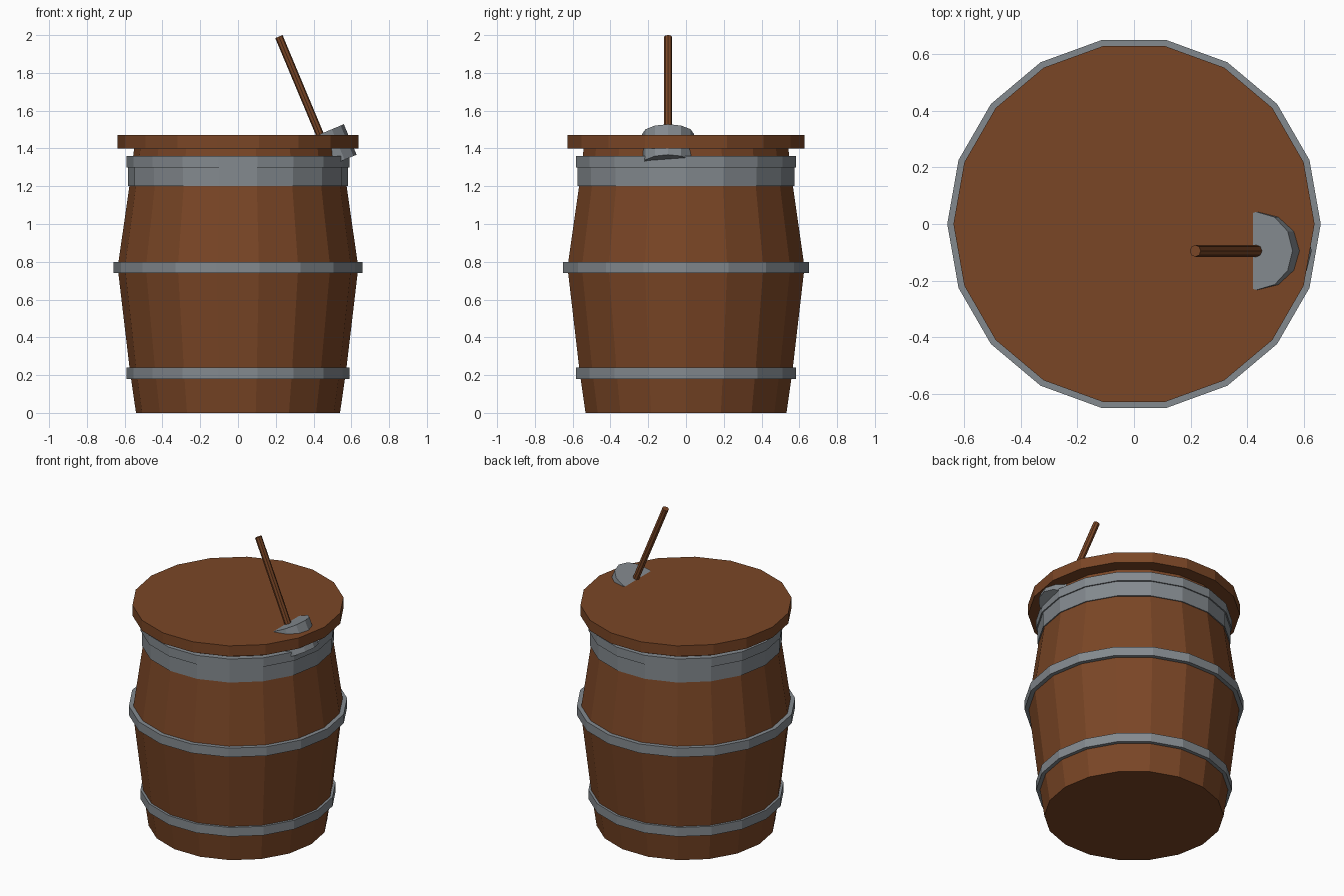
import bpy, math
from mathutils import Vector

if "Cube" in bpy.data.objects:
    bpy.data.objects.remove(bpy.data.objects["Cube"])

SIDES = 18


def material(name, rgb):
    m = bpy.data.materials.new(name)
    m.diffuse_color = (*rgb, 1)
    m.use_nodes = True
    m.node_tree.nodes["Principled BSDF"].inputs["Base Color"].default_value = m.diffuse_color
    return m


wood = material("brown wood", (0.195, 0.061, 0.019))
metal = material("grey metal", (0.23, 0.254, 0.275))


def lathe(name, profile, mat, closed=False):
    """Revolve (radius, z) points; closed joins the profile into a ring, else ends are capped."""
    n, k = SIDES, len(profile)
    verts = [(r * math.cos(2 * math.pi * i / n), r * math.sin(2 * math.pi * i / n), z)
             for r, z in profile for i in range(n)]
    faces = []
    for j in range(k if closed else k - 1):
        a, b = j * n, ((j + 1) % k) * n
        faces += [(a + i, a + (i + 1) % n, b + (i + 1) % n, b + i) for i in range(n)]
    if not closed:
        faces.append(tuple(reversed(range(n))))
        faces.append(tuple(range((k - 1) * n, k * n)))
    me = bpy.data.meshes.new(name)
    me.from_pydata(verts, [], faces)
    me.materials.append(mat)
    ob = bpy.data.objects.new(name, me)
    bpy.context.collection.objects.link(ob)
    return ob


def hoop(name, r, z0, z1, thick=0.04):
    return lathe(name, [(r, z0), (r, z1), (r - thick, z1), (r - thick, z0)], metal, True)


def rod(name, start, end, r, sides, mat):
    """Cylinder between two points, first vertex pointing along +x."""
    start, end = Vector(start), Vector(end)
    axis = (start - end).normalized()
    side = Vector((0, 1, 0))
    out = side.cross(axis).normalized()
    verts = []
    for c in (end, start):
        for i in range(sides):
            t = 2 * math.pi * i / sides
            verts.append(c + r * (math.cos(t) * out + math.sin(t) * side))
    faces = [(i, (i + 1) % sides, sides + (i + 1) % sides, sides + i) for i in range(sides)]
    faces += [tuple(reversed(range(sides))), tuple(range(sides, 2 * sides))]
    me = bpy.data.meshes.new(name)
    me.from_pydata(verts, [], faces)
    me.materials.append(mat)
    ob = bpy.data.objects.new(name, me)
    bpy.context.collection.objects.link(ob)
    return ob


# Barrel body and lid
lathe("barrel_body", [(0.54, 0), (0.572, 0.22), (0.637, 0.77), (0.575, 1.2), (0.55, 1.4)], wood)
lathe("barrel_lid", [(0.638, 1.4), (0.638, 1.47)], wood)

# Metal hoops
hoop("lower_hoop", 0.59, 0.18, 0.24)
hoop("middle_hoop", 0.66, 0.74, 0.80)
hoop("collar_hoop", 0.582, 1.20, 1.30)
hoop("upper_hoop", 0.59, 1.30, 1.36)

# Ladle sticking through the lid
lean = Vector((0.386, 0, -0.922))
rim = Vector((0.433, -0.095, 1.475))
rod("ladle_cup", rim, rim + lean * 0.175, 0.138, 12, metal)
rod("ladle_handle", rim - lean * 0.561, rim + lean * 0.02, 0.021, 8, wood)
